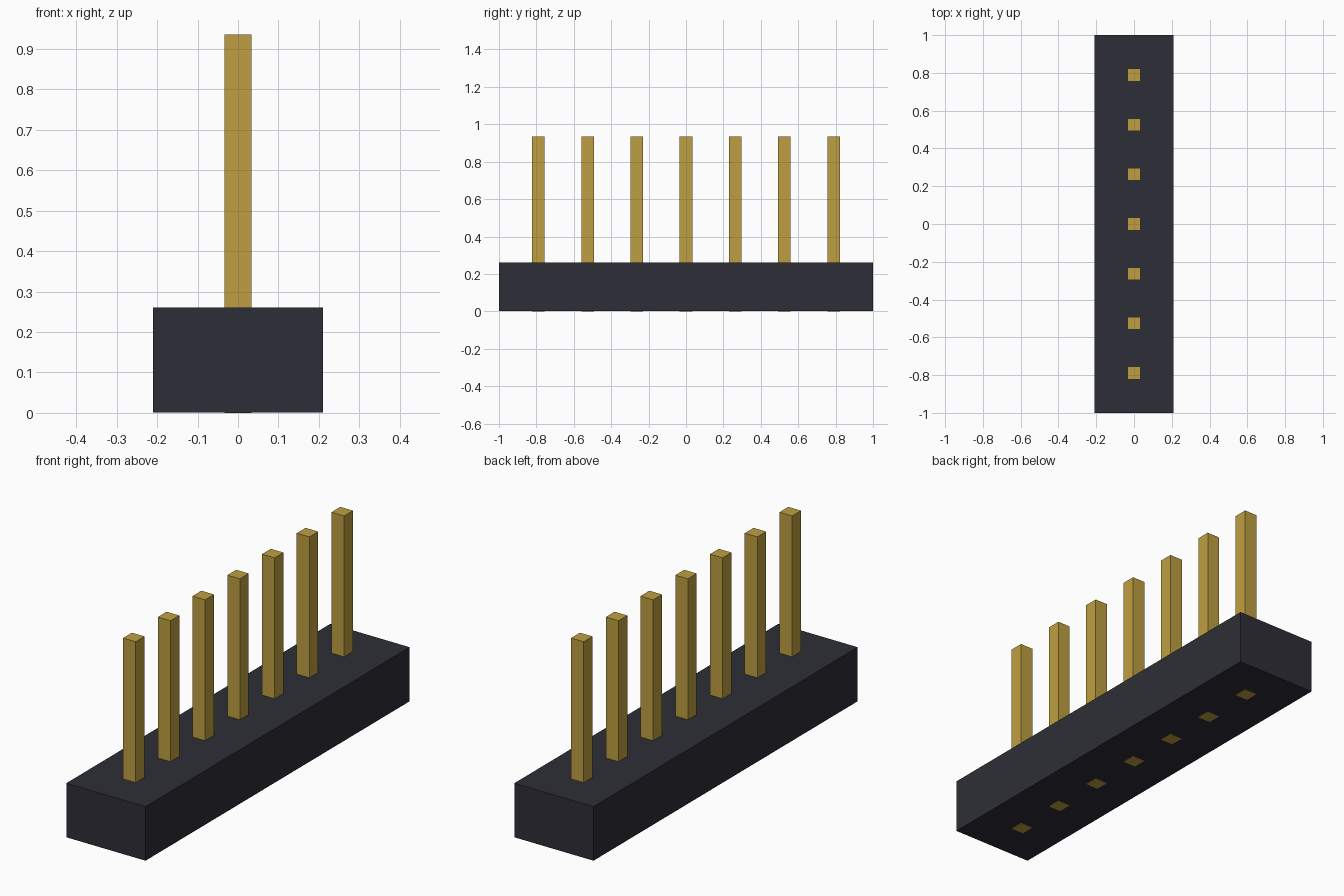
import bpy

cube = bpy.data.objects.get("Cube")
if cube:
    bpy.data.objects.remove(cube, do_unlink=True)


def make_material(name, rgb):
    mat = bpy.data.materials.new(name)
    mat.use_nodes = True
    color = (*rgb, 1.0)
    mat.diffuse_color = color
    mat.node_tree.nodes["Principled BSDF"].inputs["Base Color"].default_value = color
    return mat


def make_box(name, size, y, z0, z1, mat):
    """Box of plan size (x, y) centred on x = 0, spanning z0 to z1."""
    bpy.ops.mesh.primitive_cube_add(size=1, location=(0, y, (z0 + z1) / 2))
    obj = bpy.context.object
    obj.name = name
    obj.scale = (size[0], size[1], z1 - z0)
    bpy.ops.object.transform_apply(location=False, rotation=False, scale=True)
    obj.data.materials.append(mat)
    return obj


black_plastic = make_material("black plastic", (0.027, 0.027, 0.038))
gold_metal = make_material("gold metal", (0.515, 0.347, 0.053))

# Housing block, raised a hair so the pin ends show cleanly underneath
make_box("housing", (0.42, 2.0), 0, 0.001, 0.26, black_plastic)

# Row of square pins running right through the housing
PIN_COUNT = 7
PITCH = 0.263
PIN_WIDTH = 0.067
for i in range(PIN_COUNT):
    y = (i - (PIN_COUNT - 1) / 2) * PITCH
    make_box(f"pin_{i + 1}", (PIN_WIDTH, PIN_WIDTH), y, 0.0, 0.935, gold_metal)
